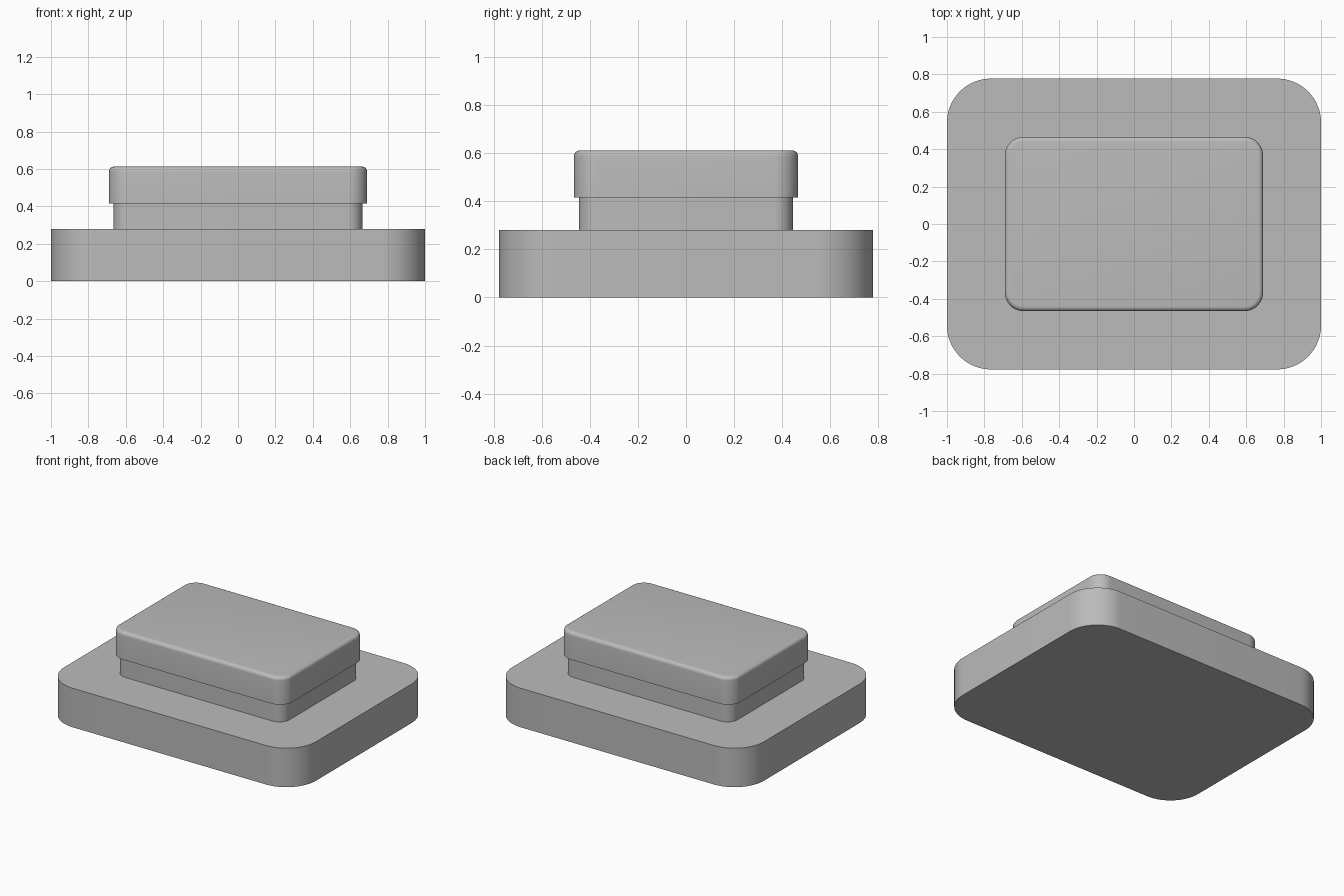
import bpy, bmesh, math

cube = bpy.data.objects.get("Cube")
if cube:
    bpy.data.objects.remove(cube, do_unlink=True)

GREY = (0.5, 0.5, 0.5, 1)
mat = bpy.data.materials.new("plain grey")
mat.use_nodes = True
mat.diffuse_color = GREY
mat.node_tree.nodes["Principled BSDF"].inputs["Base Color"].default_value = GREY


def slab(name, width, depth, bottom, top, radius, fillet=0):
    """Block with rounded upright corners and an optional rounded top rim."""
    bm = bmesh.new()
    bmesh.ops.create_cube(bm, size=1)
    for v in bm.verts:
        v.co.x *= width
        v.co.y *= depth
        v.co.z = top if v.co.z > 0 else bottom
    upright = [e for e in bm.edges if abs(e.verts[0].co.z - e.verts[1].co.z) > 0.01]
    bmesh.ops.bevel(bm, geom=upright, offset=radius, segments=16,
                    profile=0.5, affect='EDGES')
    if fillet:
        rim = [e for e in bm.edges if all(abs(v.co.z - top) < 1e-4 for v in e.verts)]
        bmesh.ops.bevel(bm, geom=rim, offset=fillet, segments=6,
                        profile=0.5, affect='EDGES')
    bmesh.ops.recalc_face_normals(bm, faces=bm.faces)
    mesh = bpy.data.meshes.new(name)
    bm.to_mesh(mesh)
    bm.free()
    mesh.materials.append(mat)
    obj = bpy.data.objects.new(name, mesh)
    bpy.context.collection.objects.link(obj)
    bpy.ops.object.select_all(action='DESELECT')
    obj.select_set(True)
    bpy.context.view_layer.objects.active = obj
    bpy.ops.object.shade_smooth_by_angle(angle=math.radians(30))
    return obj


# Wide base, recessed neck, and overhanging cap with a softened rim
slab("base_plate", 2.0, 1.555, 0, 0.28, 0.235)
slab("neck", 1.33, 0.89, 0.28, 0.415, 0.08)
slab("cap", 1.38, 0.932, 0.415, 0.612, 0.1, fillet=0.025)
